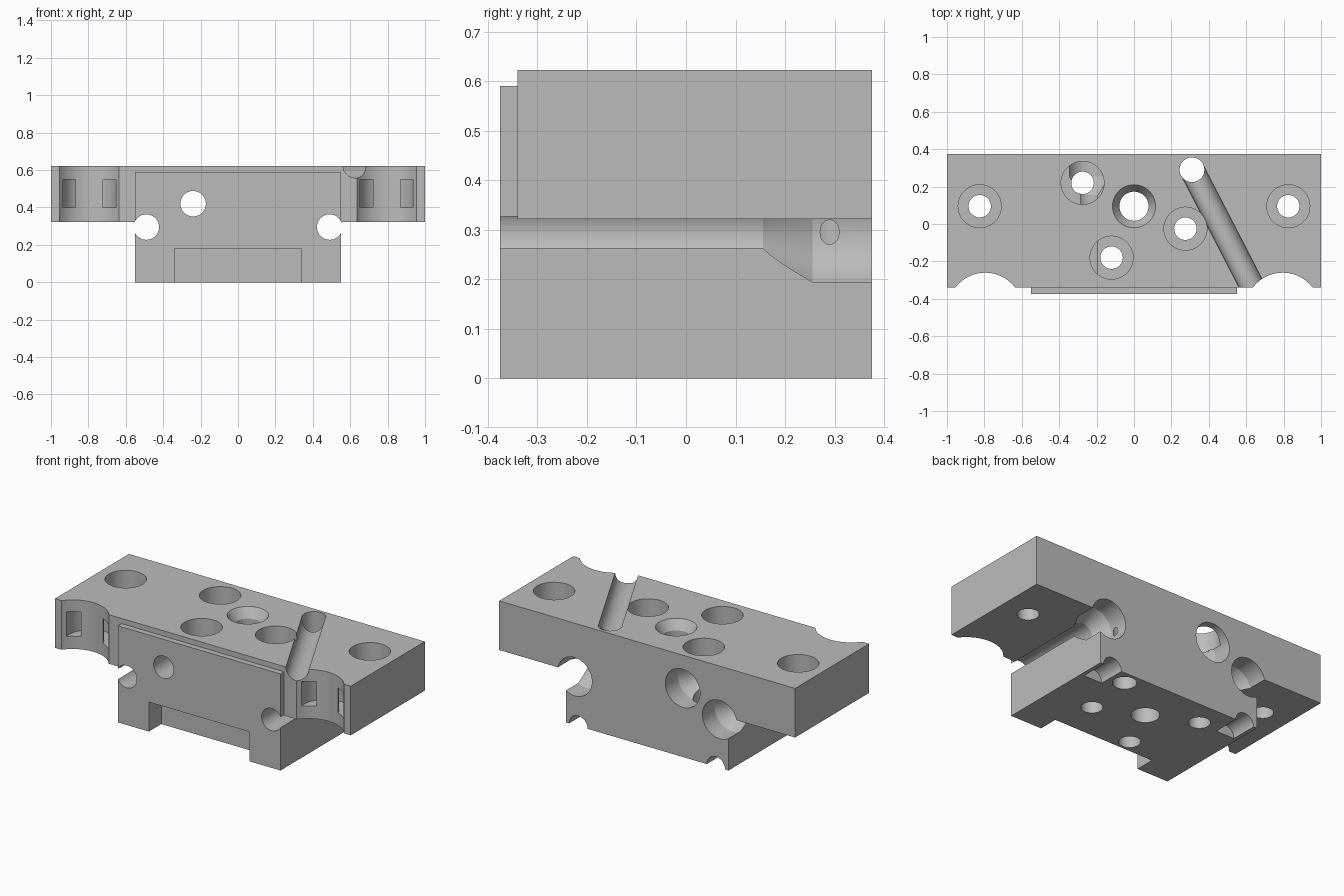
import bpy
import bmesh
from math import cos, sin, pi
from mathutils import Matrix, Vector

old = bpy.data.objects.get("Cube")
if old:
    bpy.data.objects.remove(old)

metal = bpy.data.materials.new("plain grey metal")
metal.use_nodes = True
GREY = (0.5, 0.5, 0.5, 1)
metal.diffuse_color = GREY
metal.node_tree.nodes["Principled BSDF"].inputs["Base Color"].default_value = GREY

UP = Vector((0, 0, 1))
BACK = Vector((0, 1, 0))
SIDES = 48


def to_object(name, bm):
    bmesh.ops.recalc_face_normals(bm, faces=bm.faces)
    mesh = bpy.data.meshes.new(name)
    bm.to_mesh(mesh)
    bm.free()
    obj = bpy.data.objects.new(name, mesh)
    bpy.context.collection.objects.link(obj)
    return obj


def prism(name, outline, y0, y1):
    """Extrude an x-z outline along y."""
    bm = bmesh.new()
    face = bm.faces.new([bm.verts.new((x, y0, z)) for x, z in outline])
    moved = bmesh.ops.extrude_face_region(bm, geom=[face])["geom"]
    verts = [g for g in moved if isinstance(g, bmesh.types.BMVert)]
    bmesh.ops.translate(bm, verts=verts, vec=(0, y1 - y0, 0))
    return to_object(name, bm)


def box(name, x0, x1, y0, y1, z0, z1):
    return prism(name, [(x0, z0), (x1, z0), (x1, z1), (x0, z1)], y0, y1)


def bore(name, origin, axis, profile, closed=False):
    """Turn (radius, distance) points about an axis; closed makes a ring."""
    frame = Matrix.Translation(origin) @ axis.to_track_quat("Z", "Y").to_matrix().to_4x4()
    bm = bmesh.new()
    rings = []
    for r, t in profile:
        angles = [2 * pi * i / SIDES for i in range(SIDES)]
        rings.append([bm.verts.new(frame @ Vector((r * cos(a), r * sin(a), t))) for a in angles])
    pairs = list(zip(rings, rings[1:]))
    if closed:
        pairs.append((rings[-1], rings[0]))
    else:
        bm.faces.new(rings[0])
        bm.faces.new(rings[-1])
    for low, high in pairs:
        for i in range(SIDES):
            j = (i + 1) % SIDES
            bm.faces.new((low[i], low[j], high[j], high[i]))
    return to_object(name, bm)


def combine(target, tool, operation="DIFFERENCE"):
    tool.hide_render = True
    mod = target.modifiers.new(tool.name, "BOOLEAN")
    mod.operation = operation
    mod.solver = "EXACT"
    mod.object = tool
    bpy.context.view_layer.objects.active = target
    bpy.ops.object.modifier_apply(modifier=mod.name)
    bpy.data.objects.remove(tool)


# T-shaped block with a raised pad on the front
W, SHELF, TOP = 0.55, 0.322, 0.622
FRONT, REAR = -0.34, 0.375
half = [(W, 0), (W, SHELF), (1, SHELF), (1, TOP)]
block = prism("mounting_block", half + [(-x, z) for x, z in reversed(half)], FRONT, REAR)
combine(block, box("front_pad", -W, W, -0.375, -0.3, 0, 0.59), "UNION")

# Notch under the front edge
combine(block, box("bottom_notch", -0.34, 0.34, -0.5, -0.255, -0.1, 0.18))

# Counterbored screw holes from the top
for x, y in [(-0.825, 0.095), (0.825, 0.095), (-0.275, 0.22), (0.275, -0.025), (-0.12, -0.18)]:
    steps = [(0.06, -0.1), (0.06, 0.47), (0.115, 0.47), (0.115, 0.8)]
    combine(block, bore("screw_hole", (x, y, 0), UP, steps))

# Chamfered centre hole
combine(block, bore("centre_hole", (0, 0.095, 0), UP,
                    [(0.078, -0.1), (0.078, 0.565), (0.115, TOP), (0.115, 0.8)]))

# Rod holes from front to back, widening in a cone at the back
for x, z in [(-0.49, 0.295), (0.49, 0.295), (-0.24, 0.42)]:
    combine(block, bore("rod_hole", (x, 0, z), BACK,
                        [(0.068, -0.6), (0.068, 0.155), (0.117, 0.255), (0.117, 0.6)]))

# Vertical wire hole and the slanted groove leading from it to the front
start = Vector((0.31, 0.29, 0))
combine(block, bore("wire_hole", start, UP, [(0.066, -0.1), (0.066, 0.8)]))
slant = (Vector((0.635, FRONT, 0)) - start).normalized()
combine(block, bore("wire_groove", start + UP * TOP, slant, [(0.065, 0), (0.065, 0.9)]))

for side in (-1, 1):
    # Rounded scallop in the front edge with a curved strap slot behind it
    x = side * 0.795
    combine(block, bore("scallop", (x, -0.46, 0), UP, [(0.2, 0.1), (0.2, 0.8)]))
    ring = [(0.075, 0.4), (0.145, 0.4), (0.145, 0.55), (0.075, 0.55)]
    combine(block, bore("strap_slot", (x, -0.29, 0), UP, ring, closed=True))
    # Short rounded pocket under the back edge
    combine(block, bore("bottom_pocket", (side * 0.465, 0, 0), BACK, [(0.062, 0.21), (0.062, 0.6)]))

# Finish
block.data.materials.clear()
block.data.materials.append(metal)
for face in block.data.polygons:
    face.material_index = 0
for obj in bpy.context.selected_objects:
    obj.select_set(False)
block.select_set(True)
bpy.context.view_layer.objects.active = block
bpy.ops.object.shade_smooth_by_angle(angle=pi / 7)
